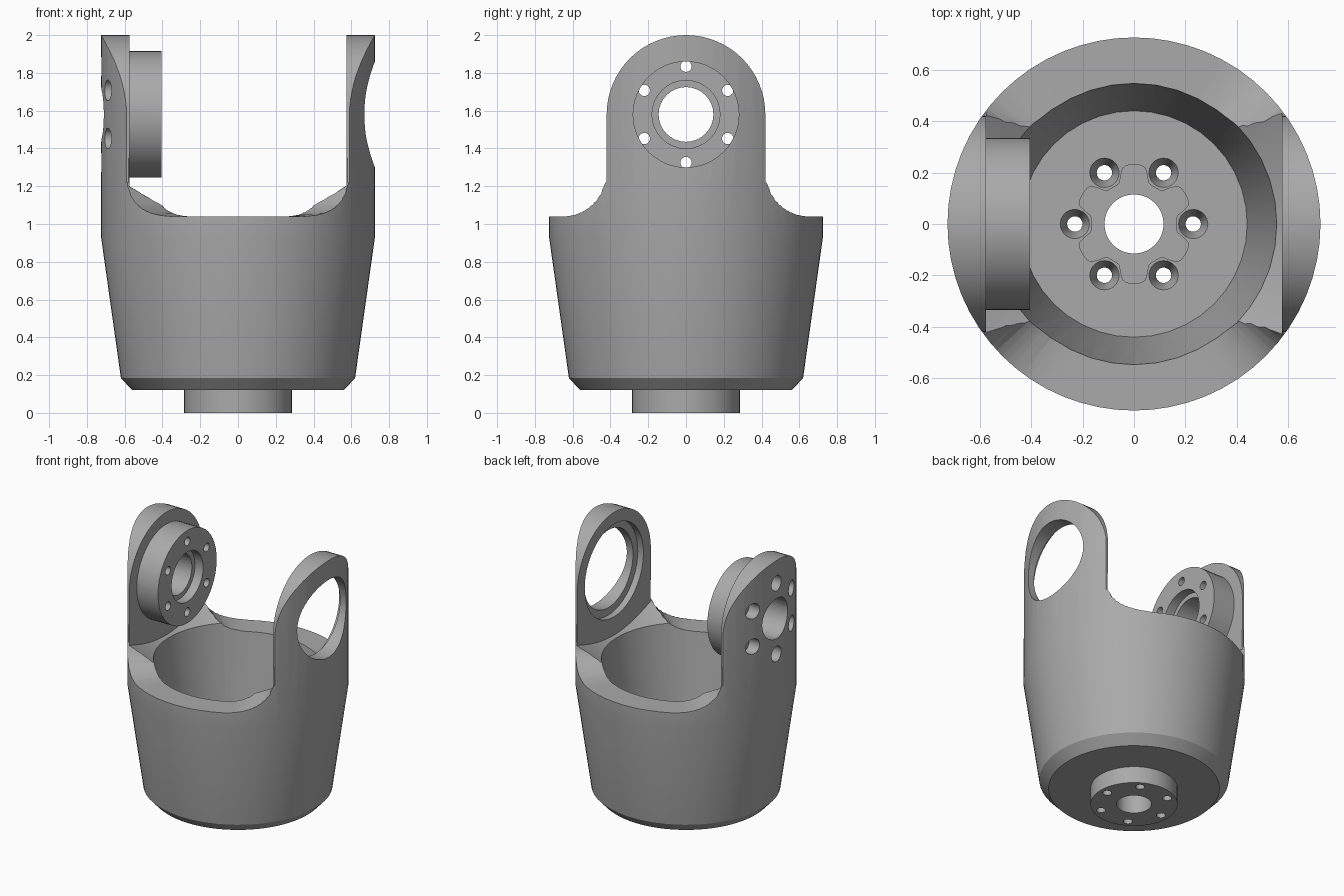
import bpy, bmesh, math
from mathutils import Matrix, Vector

if "Cube" in bpy.data.objects:
    bpy.data.objects.remove(bpy.data.objects["Cube"], do_unlink=True)

R = 0.725          # outer radius
ARM_W = 0.42       # half width of an arm
ARM_X = 0.575      # inner face of an arm
PIVOT_Z = 1.58     # height of the pivot axis
FLOOR = 0.27       # floor of the cup
SIDEWAYS = Matrix.Rotation(math.pi / 2, 4, 'Y')

metal = bpy.data.materials.new("grey_metal")
metal.use_nodes = True
metal.diffuse_color = (0.4, 0.4, 0.4, 1)
metal.node_tree.nodes["Principled BSDF"].inputs["Base Color"].default_value = (0.4, 0.4, 0.4, 1)


def loft(name, rings, matrix=Matrix()):
    """Skin closed rings of points into a capped solid."""
    bm = bmesh.new()
    loops = [[bm.verts.new(matrix @ Vector(p)) for p in ring] for ring in rings]
    n = len(loops[0])
    for a, b in zip(loops, loops[1:]):
        for i in range(n):
            j = (i + 1) % n
            bm.faces.new((a[i], a[j], b[j], b[i]))
    bm.faces.new(loops[0])
    bm.faces.new(loops[-1])
    bmesh.ops.recalc_face_normals(bm, faces=bm.faces)
    mesh = bpy.data.meshes.new(name)
    bm.to_mesh(mesh)
    bm.free()
    mesh.materials.append(metal)
    obj = bpy.data.objects.new(name, mesh)
    bpy.context.collection.objects.link(obj)
    return obj


def lathe(name, profile, segments=32, matrix=Matrix()):
    """Revolve (radius, height) points about z."""
    turns = [math.tau * i / segments for i in range(segments)]
    return loft(name, [[(r * math.cos(t), r * math.sin(t), z) for t in turns]
                       for r, z in profile], matrix)


def sideways(name, profile, y=0, z=PIVOT_Z, segments=32):
    """Revolve (radius, x) points about a line parallel to x."""
    return lathe(name, profile, segments, Matrix.Translation((0, y, z)) @ SIDEWAYS)


def combine(target, tool, operation='DIFFERENCE'):
    """Apply a boolean and remove the tool."""
    bpy.context.view_layer.objects.active = target
    mod = target.modifiers.new("boolean", 'BOOLEAN')
    mod.operation = operation
    mod.solver = 'EXACT'
    mod.object = tool
    bpy.ops.object.modifier_apply(modifier=mod.name)
    bpy.data.objects.remove(tool, do_unlink=True)


# Turned body with the round boss below
body = lathe("yoke_body", [(0.285, 0), (0.285, 0.12), (0.56, 0.12), (0.62, 0.185),
                           (R, 0.93), (R, 2.1)], 64)

# Rounded arm outline, seen along x
arc = [(ARM_W * math.cos(math.pi * i / 32), PIVOT_Z + ARM_W * math.sin(math.pi * i / 32))
       for i in range(33)]
outline = [(-0.9, -0.2), (0.9, -0.2), (0.9, 1.22), (ARM_W, 1.22)] + arc + [(-ARM_W, 1.22), (-0.9, 1.22)]
combine(body, loft("outline", [[(x, y, z) for y, z in outline] for x in (-1, 1)]), 'INTERSECT')

# Front and back notches with curved shoulders beside the arms
start = math.asin(0.425 / R)
for side in (-1, 1):
    rings = []
    for i in range(49):
        t = start + (math.pi - 2 * start) * i / 48
        reach = max(0, 0.65 - R * math.sin(t))
        low = 1.27 - math.sqrt(0.23 ** 2 - reach ** 2)
        rings.append([(r * math.cos(t), side * r * math.sin(t), z)
                      for r, z in ((0.3, low), (0.95, low), (0.95, 1.35), (0.3, 1.35))])
    combine(body, loft("notch", rings))

# Tapered cup and the slot between the flat inner arm faces
bore = lathe("bore", [(0.44, FLOOR), (0.555, 1.1), (0.73, 1.21), (0.8, 2.3)], 40)
slab = [(-1, -0.1), (1, -0.1), (1, 2.5), (-1, 2.5)]
combine(bore, loft("slab", [[(x, y, z) for y, z in slab] for x in (-ARM_X, ARM_X)]), 'INTERSECT')
combine(body, bore)

# Bearing hole with an inner step in the +x arm
combine(body, sideways("bearing_hole", [(0.335, 0.5), (0.335, 0.62), (0.28, 0.62), (0.28, 0.9)], segments=48))

# Pivot flange on the -x arm, with its stepped bore
combine(body, sideways("pivot_flange", [(0.335, -0.61), (0.335, -0.405)], segments=48), 'UNION')
combine(body, sideways("flange_bore", [(0.145, -0.9), (0.145, -0.47), (0.18, -0.47), (0.18, -0.3)]))

# Shallow lobed recess and centre hole in the cup floor
recess = []
for i in range(96):
    t = math.tau * i / 96
    r = 0.197 + 0.034 * math.tanh(2.5 * math.cos(6 * (t - math.pi / 2)))
    recess.append((r * math.cos(t), r * math.sin(t)))
combine(body, loft("recess", [[(x, y, z) for x, y in recess] for z in (FLOOR - 0.02, FLOOR + 0.1)]))
combine(body, lathe("centre_hole", [(0.115, -0.1), (0.115, FLOOR + 0.1)]))

# Bolt circles: countersunk in the floor, counterbored through the flange
for i in range(6):
    t = math.tau * i / 6
    spot = Matrix.Translation((0.23 * math.cos(t), 0.23 * math.sin(t), 0))
    combine(body, lathe("floor_bolt", [(0.03, -0.1), (0.03, FLOOR - 0.07), (0.057, FLOOR),
                                       (0.057, FLOOR + 0.05)], 20, spot))
    t += math.pi / 6
    combine(body, sideways("flange_bolt", [(0.055, -0.9), (0.055, -0.62), (0.03, -0.62), (0.03, -0.3)],
                           0.255 * math.cos(t), PIVOT_Z + 0.255 * math.sin(t), 20))

# Smooth round surfaces, crisp machined edges
bpy.ops.object.select_all(action='DESELECT')
body.select_set(True)
bpy.context.view_layer.objects.active = body
bpy.ops.object.shade_smooth_by_angle(angle=math.radians(25))
